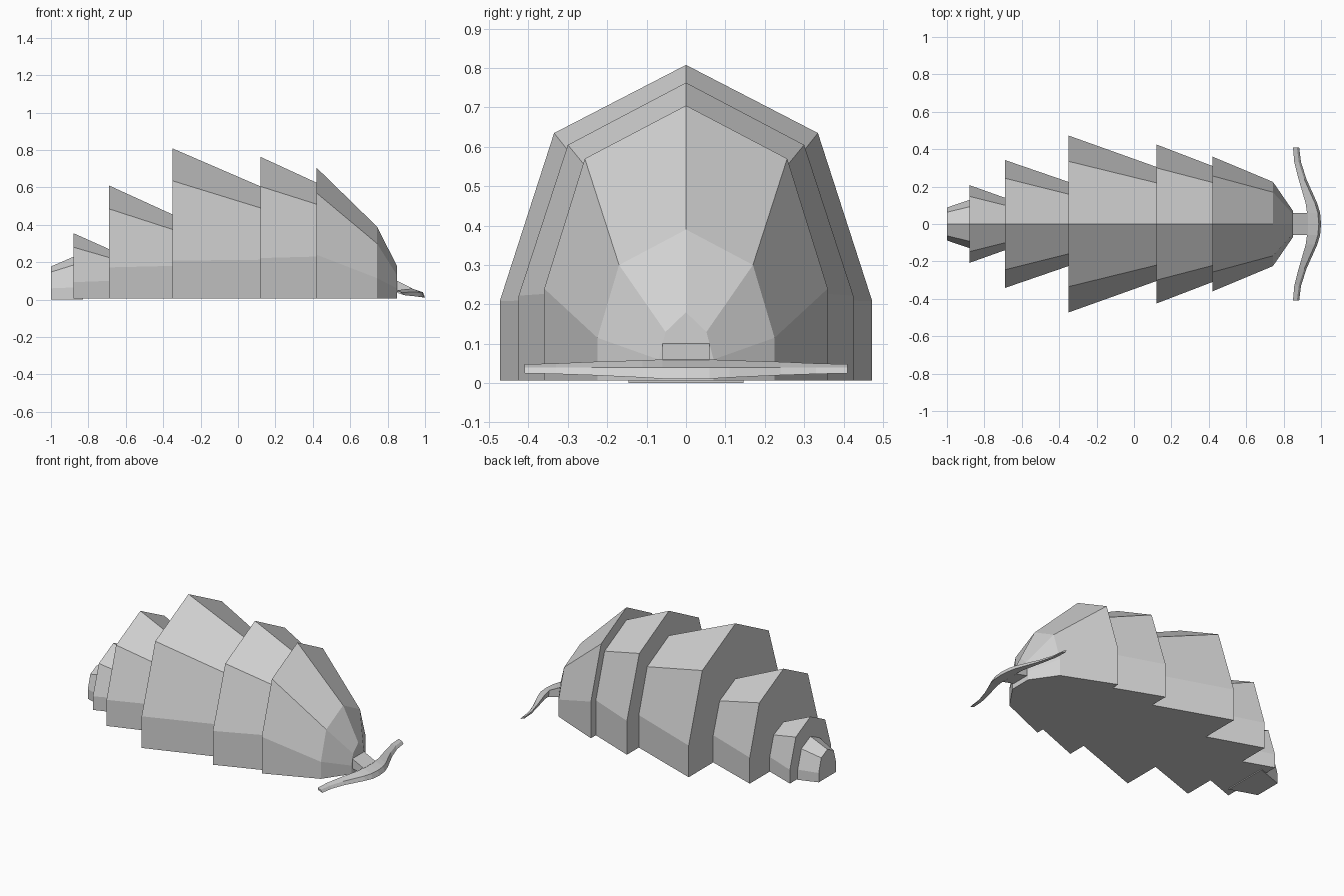
import bpy, bmesh

cube = bpy.data.objects.get("Cube")
if cube:
    bpy.data.objects.remove(cube, do_unlink=True)

grey = bpy.data.materials.new("shell grey")
grey.use_nodes = True
COLOUR = (0.64, 0.64, 0.64, 1)
grey.diffuse_color = COLOUR
grey.node_tree.nodes["Principled BSDF"].inputs["Base Color"].default_value = COLOUR


def loft(name, rings):
    """Join matching rings of points into a closed, flat-shaded body."""
    bm = bmesh.new()
    loops = [[bm.verts.new(p) for p in ring] for ring in rings]
    n = len(loops[0])
    for a, b in zip(loops, loops[1:]):
        for i in range(n):
            j = (i + 1) % n
            bm.faces.new((a[i], a[j], b[j], b[i]))
    bm.faces.new(loops[0])
    bm.faces.new(loops[-1])
    bmesh.ops.recalc_face_normals(bm, faces=bm.faces)
    mesh = bpy.data.meshes.new(name)
    bm.to_mesh(mesh)
    bm.free()
    mesh.materials.append(grey)
    obj = bpy.data.objects.new(name, mesh)
    bpy.context.collection.objects.link(obj)


def arch(x, side_y, side_z, shoulder_y, shoulder_z, top_z, base=0.006):
    """Seven-cornered cross-section with a ridge at the top."""
    half = [(side_y, base), (side_y, side_z), (shoulder_y, shoulder_z)]
    return ([(x, y, z) for y, z in half] + [(x, 0, top_z)]
            + [(x, -y, z) for y, z in reversed(half)])


# Overlapping body plates, each from rear to front
loft("head", [arch(0.42, 0.36, 0.24, 0.257, 0.57, 0.705),
              arch(0.743, 0.225, 0.115, 0.17, 0.30, 0.39),
              arch(0.85, 0.07, 0.06, 0.052, 0.13, 0.18)])
loft("neck_plate", [arch(0.12, 0.425, 0.222, 0.30, 0.605, 0.763),
                    arch(0.42, 0.31, 0.23, 0.222, 0.51, 0.625)])
loft("middle_plate", [arch(-0.35, 0.473, 0.208, 0.335, 0.635, 0.808),
                      arch(0.12, 0.305, 0.213, 0.22, 0.49, 0.605)])
loft("rear_plate", [arch(-0.69, 0.342, 0.172, 0.245, 0.485, 0.61),
                    arch(-0.35, 0.225, 0.18, 0.16, 0.375, 0.455)])
loft("tail_plate", [arch(-0.88, 0.208, 0.093, 0.148, 0.28, 0.355),
                    arch(-0.69, 0.14, 0.10, 0.10, 0.225, 0.27)])
loft("tail_tip", [arch(-1.0, 0.088, 0.06, 0.063, 0.147, 0.177, 0),
                  arch(-0.83, 0.146, 0.067, 0.104, 0.20, 0.25, 0)])


# Feelers: (y, back x, front x, top z, bottom z) from middle to tip
HALF = [(0.06, 0.925, 0.995, 0.06, 0.011), (0.11, 0.918, 0.98, 0.058, 0.014),
        (0.24, 0.88, 0.922, 0.054, 0.02), (0.33, 0.857, 0.893, 0.05, 0.023),
        (0.41, 0.85, 0.883, 0.048, 0.025)]


def bar(y, back, front, top, bottom):
    return [(back, y, top), (front - 0.012, y, 0.04),
            (front, y, bottom), (back + 0.005, y, bottom + 0.01)]


loft("feelers", [bar(-s[0], *s[1:]) for s in reversed(HALF)]
     + [bar(0, 0.925, 1.0, 0.06, 0.01)] + [bar(*s) for s in HALF])

# Short stalk joining the feelers to the snout
loft("feeler_stalk", [[(x, y, z) for y, z in
                       ((-0.06, low), (0.06, low), (0.06, high), (-0.06, high))]
                      for x, low, high in ((0.84, 0.04, 0.105), (0.93, 0.02, 0.06))])
